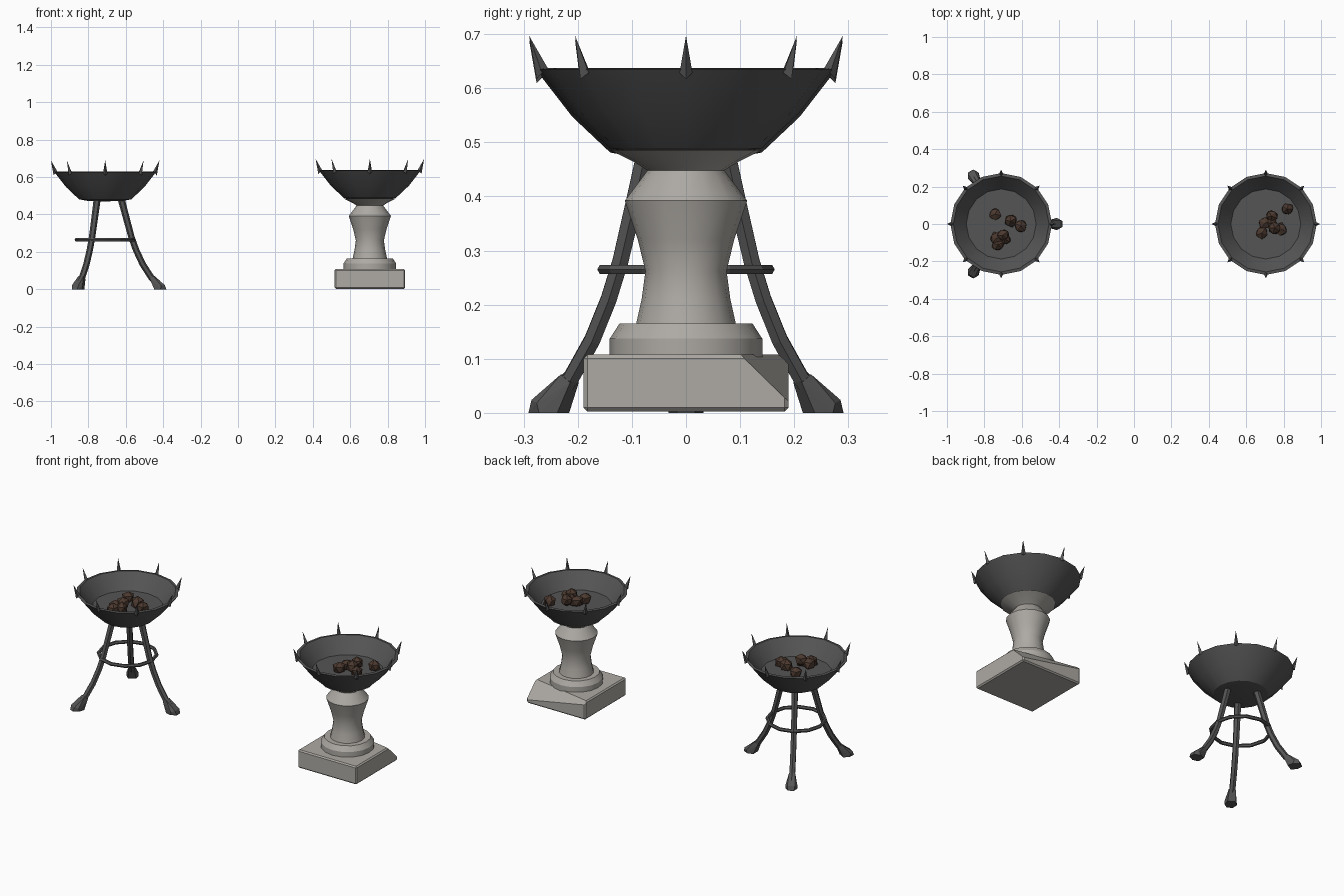
import bpy, bmesh, math, random
from mathutils import Vector, Matrix

if "Cube" in bpy.data.objects:
    bpy.data.objects.remove(bpy.data.objects["Cube"])

random.seed(4)
LX, RX = -0.71, 0.705      # centres of the tripod and pedestal braziers


def material(name, rgb):
    m = bpy.data.materials.new(name)
    m.diffuse_color = (*rgb, 1)
    m.use_nodes = True
    m.node_tree.nodes["Principled BSDF"].inputs["Base Color"].default_value = m.diffuse_color
    return m


METAL = material("dark_iron", (0.09, 0.09, 0.09))
STONE = material("stone", (0.42, 0.40, 0.37))
COAL = material("coal", (0.07, 0.04, 0.028))


def finish(bm, name, mat, smooth=None):
    bmesh.ops.recalc_face_normals(bm, faces=bm.faces)
    me = bpy.data.meshes.new(name)
    bm.to_mesh(me)
    bm.free()
    ob = bpy.data.objects.new(name, me)
    bpy.context.collection.objects.link(ob)
    me.materials.append(mat)
    if smooth:
        bpy.ops.object.select_all(action='DESELECT')
        bpy.context.view_layer.objects.active = ob
        ob.select_set(True)
        bpy.ops.object.shade_smooth_by_angle(angle=math.radians(smooth))
    return ob


def lathe(name, profile, sides, x, dz, mat):
    bm = bmesh.new()
    vs = [bm.verts.new((r, 0, z)) for r, z in profile]
    es = [bm.edges.new(p) for p in zip(vs, vs[1:])]
    bmesh.ops.spin(bm, geom=vs + es, cent=(0, 0, 0), axis=(0, 0, 1),
                   angle=math.tau, steps=sides, use_duplicate=False)
    bmesh.ops.remove_doubles(bm, verts=bm.verts, dist=1e-4)
    bmesh.ops.translate(bm, verts=bm.verts, vec=(x, 0, dz))
    return finish(bm, name, mat, 30)


def fire_bowl(prefix, x, dz, coals):
    # thick dish with a flat inner floor
    lathe(prefix + "_bowl",
          [(0, .478), (.09, .48), (.14, .489), (.21, .555), (.272, .635),
           (.256, .637), (.187, .552), (0, .552)], 16, x, dz, METAL)
    # eight rim spikes leaning outwards
    for i in range(8):
        bm = bmesh.new()
        base = [bm.verts.new(p) for p in
                ((.276, 0, .617), (.266, .012, .628), (.256, 0, .638), (.266, -.012, .628))]
        tip = bm.verts.new((.29, 0, .697))
        bm.faces.new(base)
        for a, b in zip(base, base[1:] + base[:1]):
            bm.faces.new((a, b, tip))
        bm.transform(Matrix.Translation((x, 0, dz)) @ Matrix.Rotation(i * math.tau / 8, 4, 'Z'))
        finish(bm, f"{prefix}_spike_{i}", METAL)
    # lumpy coals
    for i, (cx, cy, cz) in enumerate(coals):
        bm = bmesh.new()
        bmesh.ops.create_icosphere(bm, subdivisions=1, radius=.037)
        for v in bm.verts:
            v.co *= random.uniform(.82, 1.08)
        bm.transform(Matrix.Translation((cx, cy, cz + dz)) @
                     Matrix.Rotation(random.random() * 6, 4, 'Z'))
        finish(bm, f"{prefix}_coal_{i}", COAL)


fire_bowl("tripod", LX, -.008,
          [(-.743, .053, .572), (-.658, .016, .578), (-.604, -.01, .572), (-.70, -.06, .595),
           (-.727, -.11, .572), (-.69, -.08, .575), (-.735, -.075, .575)])
fire_bowl("pedestal", RX, 0,
          [(.818, .08, .572), (.735, .043, .585), (.70, .005, .575), (.684, -.048, .572),
           (.752, -.02, .59), (.786, -.027, .572), (.735, .005, .575)])

# tripod legs: six-sided sweep in the radial plane, then a flared paw
PATH = [(.085, .485, .019), (.105, .41, .018), (.14, .28, .017),
        (.165, .21, .017), (.20, .135, .017), (.245, .065, .017), (.28, .03, .02)]
PAW = [(.238, .016, .06), (.258, .016, .075), (.29, .024, .04), (.318, .02, .028),
       (.327, .016, .004), (.30, .032, .022), (.295, .032, .004), (.262, .022, .004)]
for k in range(3):
    place = Matrix.Translation((LX, 0, 0)) @ Matrix.Rotation(k * math.tau / 3, 4, 'Z')
    bm = bmesh.new()
    rings = []
    for i, (r, z, w) in enumerate(PATH):
        a, b = PATH[max(i - 1, 0)], PATH[min(i + 1, len(PATH) - 1)]
        t = Vector((b[0] - a[0], 0, b[1] - a[1])).normalized()
        n = Vector((-t.z, 0, t.x))
        rings.append([bm.verts.new(Vector((r, 0, z)) + n * w * math.cos(q * math.tau / 6)
                                   + Vector((0, w * math.sin(q * math.tau / 6), 0)))
                      for q in range(6)])
    for a, b in zip(rings, rings[1:]):
        for q in range(6):
            bm.faces.new((a[q], a[q - 1], b[q - 1], b[q]))
    bm.faces.new(rings[0])
    bm.faces.new(rings[-1])
    bm.transform(place)
    finish(bm, f"tripod_leg_{k}", METAL)

    bm = bmesh.new()
    for r, w, z in PAW:
        for s in (-1, 1):
            bm.verts.new((r, s * w, z - .004))
    hull = bmesh.ops.convex_hull(bm, input=bm.verts)
    loose = [v for v in bm.verts if not v.link_faces]
    bmesh.ops.delete(bm, geom=loose, context='VERTS')
    bm.transform(place)
    finish(bm, f"tripod_paw_{k}", METAL)

# tripod brace ring
bpy.ops.mesh.primitive_torus_add(location=(LX, 0, .265), major_radius=.154, minor_radius=.01,
                                 major_segments=12, minor_segments=6)
ring = bpy.context.object
ring.name = "tripod_brace_ring"
ring.data.materials.append(METAL)

# pedestal column: foot mouldings, waisted shaft, shoulder and flared capital
lathe("pedestal_column",
      [(0, .1), (.141, .1), (.141, .137), (.123, .165), (.092, .165), (.082, .21),
       (.075, .262), (.089, .32), (.113, .392), (.071, .448), (.095, .463),
       (.141, .486), (0, .487)], 16, RX, 0, STONE)

# pedestal base: bevelled square block with its back right corner broken away
bm = bmesh.new()
bmesh.ops.create_cube(bm, size=1, matrix=Matrix.Translation((RX, 0, .055)) @
                      Matrix.Diagonal((.378, .378, .105, 1)))
bmesh.ops.bevel(bm, geom=bm.edges[:], offset=.007, segments=1, affect='EDGES')
p1, p2, p3 = (Vector(p) for p in ((RX + .19, .1, .108), (RX + .19, .19, .02),
                                  (RX - .19, .172, .108)))
no = (p2 - p1).cross(p3 - p1)
if no.z < 0:
    no.negate()
cut = bmesh.ops.bisect_plane(bm, geom=bm.verts[:] + bm.edges[:] + bm.faces[:],
                             plane_co=p1, plane_no=no, clear_outer=True)
bmesh.ops.holes_fill(bm, edges=[e for e in bm.edges if e.is_boundary])
finish(bm, "pedestal_base", STONE)
